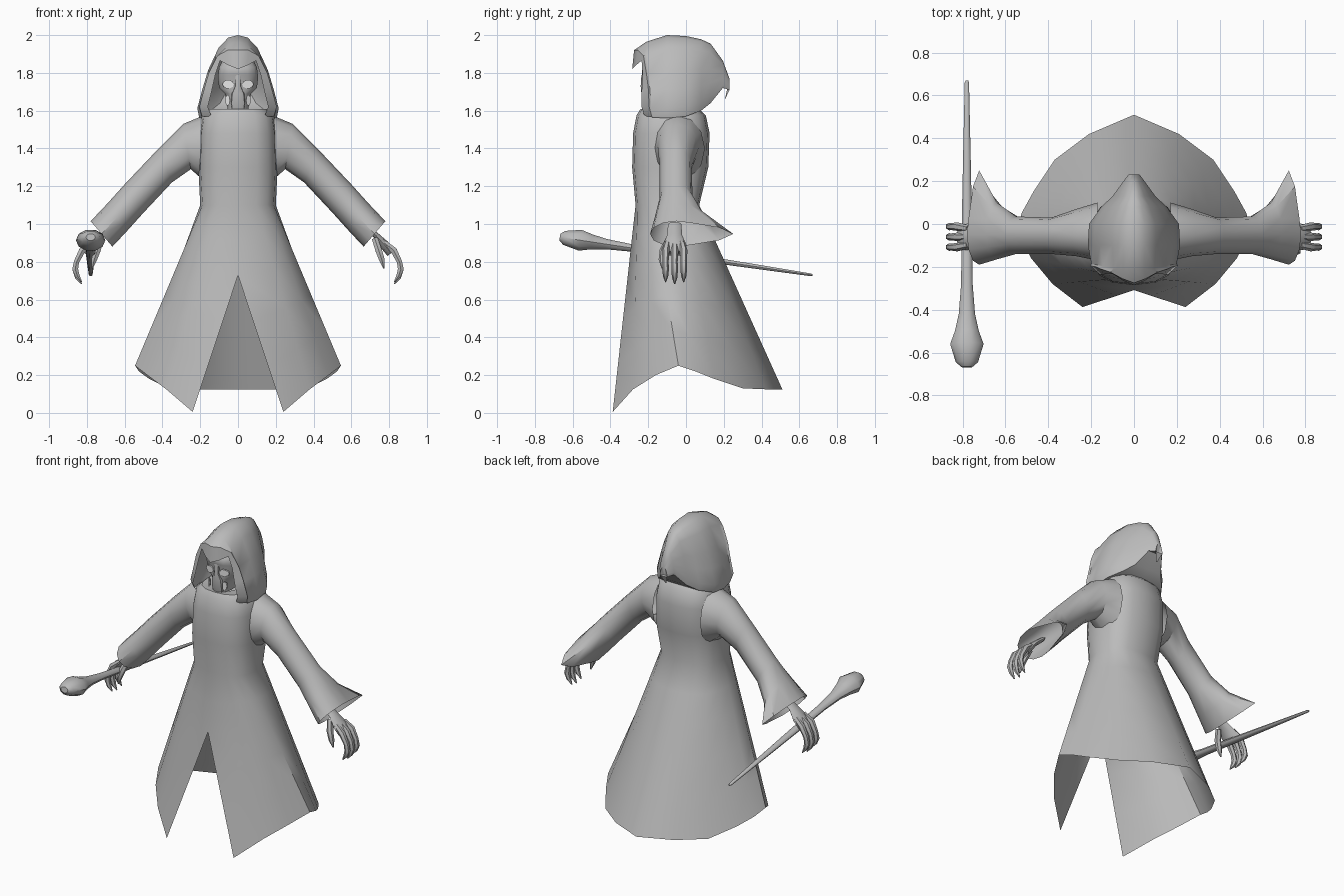
import bpy, bmesh, math
from mathutils import Vector

if "Cube" in bpy.data.objects:
    bpy.data.objects.remove(bpy.data.objects["Cube"])


def material(name, v):
    m = bpy.data.materials.new(name)
    m.diffuse_color = (v, v, v, 1)
    m.use_nodes = True
    m.node_tree.nodes["Principled BSDF"].inputs["Base Color"].default_value = m.diffuse_color
    return m


GREY = material("stone grey", 0.5)
PALE = material("pale grey", 0.8)


def finish(name, bm, mat=GREY, mirror=True, angle=40):
    bmesh.ops.remove_doubles(bm, verts=bm.verts, dist=0.0005)
    bmesh.ops.recalc_face_normals(bm, faces=bm.faces)
    me = bpy.data.meshes.new(name)
    bm.to_mesh(me)
    bm.free()
    me.materials.append(mat)
    ob = bpy.data.objects.new(name, me)
    bpy.context.collection.objects.link(ob)
    bpy.ops.object.select_all(action='DESELECT')
    ob.select_set(True)
    bpy.context.view_layer.objects.active = ob
    bpy.ops.object.shade_smooth_by_angle(angle=math.radians(angle))
    if mirror:
        mod = ob.modifiers.new("mirror", 'MIRROR')
        mod.merge_threshold = 0.001
    return ob


def loft(bm, rows, closed=False, caps=False):
    """Skin a list of equal-length point rows."""
    vs = [[bm.verts.new(p) for p in r] for r in rows]
    n = len(rows[0])
    for a, b in zip(vs, vs[1:]):
        for i in range(n if closed else n - 1):
            j = (i + 1) % n
            bm.faces.new((a[i], a[j], b[j], b[i]))
    if caps:
        bm.faces.new(vs[0])
        bm.faces.new(vs[-1])


def tube(bm, path, radii, n=8, flat=1.0):
    """Tapered limb along a path, flattened across by a factor."""
    pts = [Vector(p) for p in path]
    rows = []
    for i, p in enumerate(pts):
        d = (pts[min(i + 1, len(pts) - 1)] - pts[max(i - 1, 0)]).normalized()
        side = Vector((0, 1, 0)) if abs(d.y) < 0.7 else Vector((1, 0, 0))
        side = (side - d * side.dot(d)).normalized()
        up = d.cross(side)
        rows.append([p + radii[i] * (side * math.cos(a) + up * math.sin(a) * flat)
                     for a in (2 * math.pi * k / n for k in range(n))])
    loft(bm, rows, closed=True, caps=True)


# robe: torso rings (z, half width, front y, back y), then skirt down to a split hem
COLS = 8


def torso_ring(z, w, yf, yb):
    row = []
    for i in range(COLS + 1):
        a = math.pi * i / COLS
        s, c = math.sin(a), math.cos(a)
        x = w * max(s, 0) ** 0.75 if 0 < i < COLS else 0
        y = (yf + yb) / 2 - (yb - yf) / 2 * math.copysign(abs(c) ** 0.75, c)
        row.append(Vector((x, y, z)))
    return row


rows = [torso_ring(*r) for r in [(1.60, .07, -.17, -.01), (1.61, .15, -.24, .07),
                                 (1.575, .19, -.262, .105), (1.48, .205, -.28, .125),
                                 (1.3, .21, -.285, .118), (1.1, .2, -.267, .07)]]
HEM = [(.24, -.388, .005), (.38, -.28, .125), (.48, -.16, .2), (.545, -.04, .25), (.525, .05, .22),
       (.47, .15, .18), (.37, .3, .13), (.21, .42, .125), (0, .51, .125)]
waist = rows[-1]
SPLIT = 0.34
for t in (.17, SPLIT, .56, .78, 1):
    row = [w.lerp(Vector(h), t) for w, h in zip(waist, HEM)]
    row[0].x = HEM[0][0] * max(0, t - SPLIT) / (1 - SPLIT)
    rows.append(row)
bm = bmesh.new()
loft(bm, rows)
finish("robe", bm)

# sleeves: (top x, top z, bottom x, bottom z, front y, back y), the cuff drawn to a trailing point
SLEEVE = [(.17, 1.58, .17, 1.22, -.17, .1), (.29, 1.53, .25, 1.29, -.15, .07),
          (.42, 1.40, .35, 1.22, -.14, .03), (.6, 1.21, .5, 1.06, -.14, .035),
          (.69, 1.11, .59, .96, -.165, .1), (.78, 1.015, .665, .88, -.19, .25)]
rows = []
for k, (tx, tz, bx, bz, y0, y1) in enumerate(SLEEVE):
    row = []
    for i in range(12):
        a = 2 * math.pi * i / 12
        c, s = math.cos(a), math.sin(a)
        f = (1 + c) / 2
        mid = -.05
        y = mid + (s * (mid - y0) if s < 0 else (s ** (2 if k == 5 else 1)) * (y1 - mid))
        row.append(Vector((bx + (tx - bx) * f, y, bz + (tz - bz) * f)))
    rows.append(row)
bm = bmesh.new()
loft(bm, rows, closed=True)
finish("sleeve", bm)

# hood: arches from the rim back to the drooping tail
RIM = [(.14, -.22, 1.57), (.16, -.235, 1.62), (.14, -.235, 1.7), (.12, -.23, 1.79),
       (.095, -.235, 1.865), (.05, -.265, 1.84), (0, -.285, 1.82)]
BROW = [(.19, -.18, 1.57), (.205, -.195, 1.62), (.178, -.2, 1.72), (.155, -.21, 1.8),
        (.11, -.225, 1.89), (.055, -.255, 1.92), (0, -.275, 1.92)]
ARCH = [(1, 0), (1.05, .12), (.92, .35), (.77, .58), (.5, .85), (.25, .97), (0, 1)]
rows = [RIM, BROW]
for y, w, zb, zt in [(-.21, .19, 1.565, 1.965), (-.1, .205, 1.56, 2.0), (0, .2, 1.57, 1.995), (.08, .145, 1.6, 1.978),
                     (.13, .095, 1.64, 1.955), (.195, .05, 1.72, 1.865), (.23, .025, 1.71, 1.77)]:
    rows.append([(w * u, y, zb + (zt - zb) * v) for u, v in ARCH])
rows[2] = [(x, y + .03 * (1 - v), z) for (x, y, z), (u, v) in zip(rows[2], ARCH)]
rows.append([(.004 * u, .206, 1.657 + .004 * v) for u, v in ARCH])
bm = bmesh.new()
loft(bm, rows)
# underside of the hood back and tail
loft(bm, [[r[0], (0, r[0][1], r[0][2])] for r in rows[3:]])
finish("hood", bm)

# skull face: rows (z, half width, front y)
bm = bmesh.new()
FACE = [(1.59, .03, -.2), (1.605, .055, -.215), (1.65, .06, -.215), (1.69, .07, -.215),
        (1.72, .1, -.22), (1.76, .105, -.215), (1.79, .105, -.232), (1.83, .1, -.232), (1.87, .08, -.2)]
loft(bm, [[(0, y, z), (w * .5, y + .006, z), (w * .85, y + .03, z), (w, y + .07, z), (w * .9, y + .16, z)]
          for z, w, y in FACE])
finish("skull", bm)

# nose bridge and mouth ridge
bm = bmesh.new()
loft(bm, [[(0, y, z), (w, y + .012, z), (w * 1.2, y + .04, z)] for z, w, y in
          [(1.6, .03, -.222), (1.64, .034, -.232), (1.69, .03, -.236), (1.73, .014, -.24), (1.79, .016, -.236)]])
finish("nose_ridge", bm)

# eye sockets and cheek hollows as thin plates
for name, x, z, y, rx, rz in [("eye", .052, 1.74, -.222, .03, .023), ("cheek_hollow", .055, 1.655, -.222, .012, .03)]:
    bm = bmesh.new()
    ring = [(x + rx * math.cos(a), y + (.012 if math.cos(a) > .5 else 0), z + rz * math.sin(a))
            for a in (math.pi * k / 5 for k in range(10))]
    loft(bm, [ring, [(px, py + .008, pz) for px, py, pz in ring]], closed=True, caps=True)
    finish(name, bm, PALE)

# hands: wrist and palm, three hooked fingers, thumb
bm = bmesh.new()
tube(bm, [(.66, -.06, 1.0), (.73, -.06, .94), (.775, -.06, .89), (.81, -.06, .845)],
     [.035, .04, .062, .058], 8, .4)
for y, drop in [(-.108, .01), (-.06, 0), (-.012, .01)]:
    tube(bm, [(.775, y * .8 - .012, .9), (.825, y, .86), (.855, y, .8), (.862, y, .76),
              (.85, y, .715 + drop), (.828, y, .683 + drop)], [.016, .02, .016, .018, .014, .003], 6)
tube(bm, [(.725, -.09, .92), (.745, -.12, .86), (.762, -.128, .81), (.772, -.125, .765)],
     [.018, .02, .017, .004], 6)
finish("hand", bm)

# wand held in one hand: (y, radius) along a sloping axis
WAND = [(-.668, .025), (-.645, .052), (-.56, .078), (-.5, .056), (-.42, .038), (-.28, .027),
        (0, .024), (.3, .018), (.66, .01), (.67, .006)]
bm = bmesh.new()
tube(bm, [(-.78, y, .83 - .15 * y) for y, r in WAND], [r for y, r in WAND], 10, .75)
finish("wand", bm, mirror=False)
